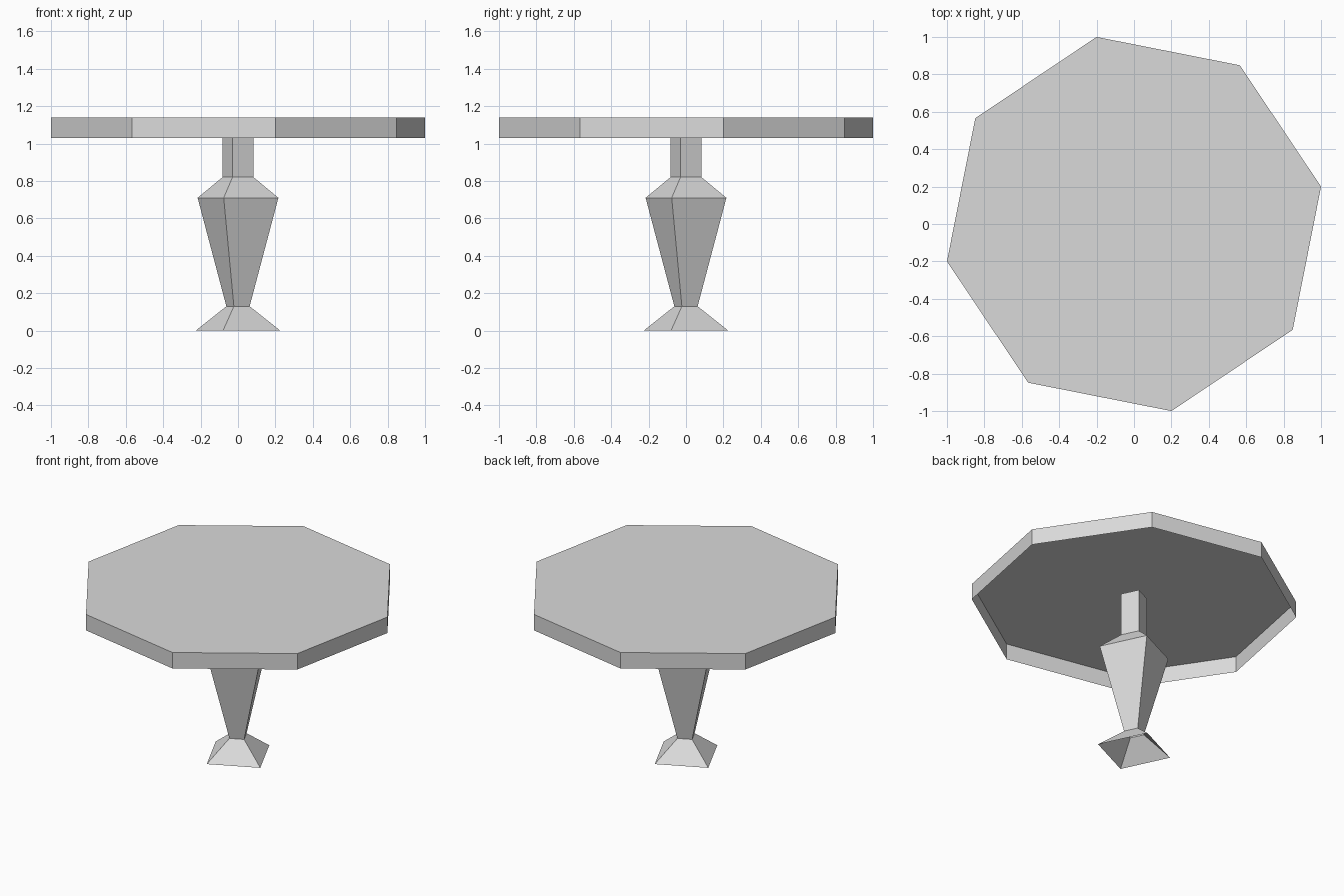
import bpy, math

if "Cube" in bpy.data.objects:
    bpy.data.objects.remove(bpy.data.objects["Cube"])

grey = bpy.data.materials.new("plain_grey")
grey.diffuse_color = (0.7, 0.7, 0.7, 1)
grey.use_nodes = True
grey.node_tree.nodes["Principled BSDF"].inputs["Base Color"].default_value = grey.diffuse_color


def lathe(name, sides, turn, profile, cap_top=False):
    """Flat-faced open shell: one regular polygon per (radius, z) in profile."""
    verts, faces = [], []
    for r, z in profile:
        for i in range(sides):
            a = math.radians(turn) + 2 * math.pi * i / sides
            verts.append((r * math.cos(a), r * math.sin(a), z))
    for k in range(len(profile) - 1):
        lo, hi = k * sides, (k + 1) * sides
        for i in range(sides):
            j = (i + 1) % sides
            faces.append((lo + i, lo + j, hi + j, hi + i))
    if cap_top:
        faces.append(tuple(range(len(verts) - sides, len(verts))))
    mesh = bpy.data.meshes.new(name)
    mesh.from_pydata(verts, [], faces)
    mesh.materials.append(grey)
    obj = bpy.data.objects.new(name, mesh)
    bpy.context.collection.objects.link(obj)
    return obj


# Octagonal top, hollow underneath
lathe("table_top", 8, 11.31, [(1.0198, 1.03), (1.0198, 1.14)], cap_top=True)

# Four-sided pedestal, open at the foot, running up inside the top's rim
lathe("pedestal", 4, -19.5,
      [(0.24, 0), (0.066, 0.13), (0.229, 0.71), (0.088, 0.82), (0.088, 1.115)])
